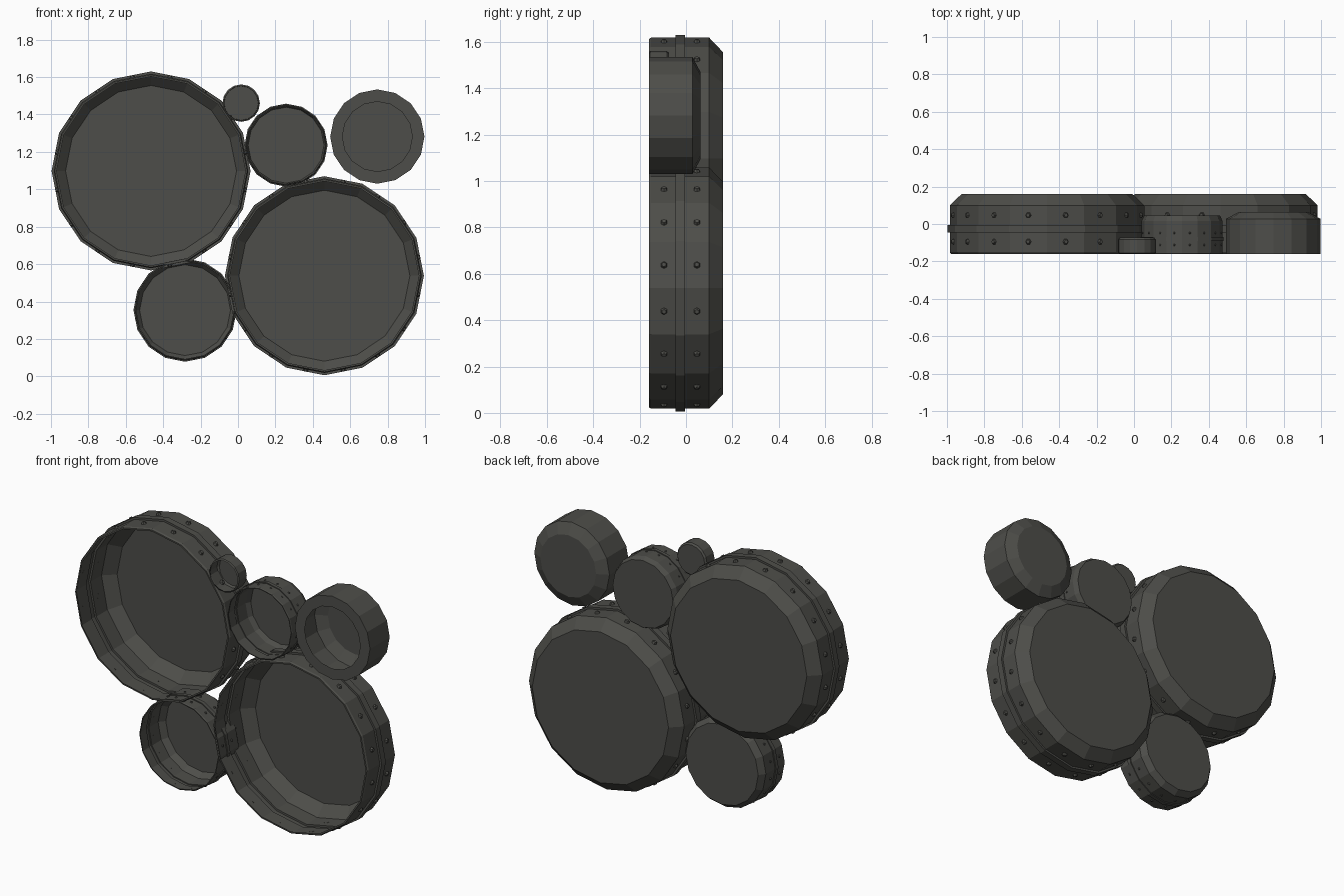
import bpy, bmesh, math
from mathutils import Vector, Matrix

if "Cube" in bpy.data.objects:
    bpy.data.objects.remove(bpy.data.objects["Cube"])

SIDES = 16
metal = bpy.data.materials.new("dark grey metal")
metal.diffuse_color = (0.075, 0.075, 0.067, 1)
metal.use_nodes = True
metal.node_tree.nodes["Principled BSDF"].inputs["Base Color"].default_value = metal.diffuse_color


def finish(bm, name):
    me = bpy.data.meshes.new(name)
    bm.to_mesh(me)
    bm.free()
    me.materials.append(metal)
    ob = bpy.data.objects.new(name, me)
    bpy.context.collection.objects.link(ob)
    return ob


def drum(name, cx, cz, profile):
    """Spin a (radius, y) profile about the y axis; the last ring is capped."""
    bm = bmesh.new()
    rings = []
    for r, y in profile:
        rings.append([bm.verts.new((cx + r * math.sin(2 * math.pi * i / SIDES), y,
                                    cz + r * math.cos(2 * math.pi * i / SIDES)))
                      for i in range(SIDES)])
    for a, b in zip(rings, rings[1:]):
        for i in range(SIDES):
            j = (i + 1) % SIDES
            bm.faces.new((a[i], a[j], b[j], b[i]))
    bm.faces.new(rings[-1])
    bmesh.ops.recalc_face_normals(bm, faces=bm.faces)
    finish(bm, name)


def rivets(name, cx, cz, r, rows, size):
    """One domed rivet in the middle of every flat, for each row."""
    bm = bmesh.new()
    flat = r * math.cos(math.pi / SIDES)
    for y in rows:
        for i in range(SIDES):
            a = 2 * math.pi * (i + 0.5) / SIDES
            d = Vector((math.sin(a), 0, math.cos(a)))
            m = (Matrix.Translation(Vector((cx, y, cz)) + d * (flat + size * 0.35))
                 @ d.to_track_quat('Z', 'Y').to_matrix().to_4x4())
            bmesh.ops.create_cone(bm, cap_ends=True, segments=6, radius1=size,
                                  radius2=size * 0.6, depth=size * 0.8, matrix=m)
    finish(bm, name)


def banded(r, back_r, back, chamfer, band_y, band_w, band_h, lip):
    """Thin open shell: lip, wall with a raised band, chamfer, back."""
    f = -0.16
    return [(r - lip, f), (r - lip * 0.4, f), (r, f + lip * 0.6),
            (r, band_y - band_w), (r + band_h, band_y - band_w),
            (r + band_h, band_y + band_w), (r, band_y + band_w),
            (r, back - chamfer), (back_r, back)]


# large riveted drums
for name, x, z in (("upper_large", -0.465, 1.098), ("lower_large", 0.462, 0.538)):
    drum(name + "_drum", x, z, banded(0.52, 0.457, 0.16, 0.06, -0.025, 0.02, 0.012, 0.015))
    rivets(name + "_rivets", x, z, 0.52, (-0.095, 0.047), 0.016)

# medium riveted drums
drum("lower_medium_drum", -0.283, 0.354, banded(0.27, 0.243, 0.06, 0.035, -0.075, 0.012, 0.006, 0.009))
rivets("lower_medium_rivets", -0.283, 0.354, 0.27, (-0.115, -0.03), 0.008)
drum("upper_medium_drum", 0.257, 1.236, banded(0.217, 0.203, 0.045, 0.03, -0.08, 0.01, 0.005, 0.008))
rivets("upper_medium_rivets", 0.257, 1.236, 0.217, (-0.112, -0.048), 0.006)

# small plain cup
drum("small_cup", 0.017, 1.461, [(0.092, -0.16), (0.1, -0.155), (0.1, -0.083), (0.091, -0.073)])

# thick-rimmed drum with inner bore
drum("thick_drum", 0.745, 1.282, [(0.187, -0.16), (0.252, -0.16), (0.252, 0.028), (0.187, 0.063)])
